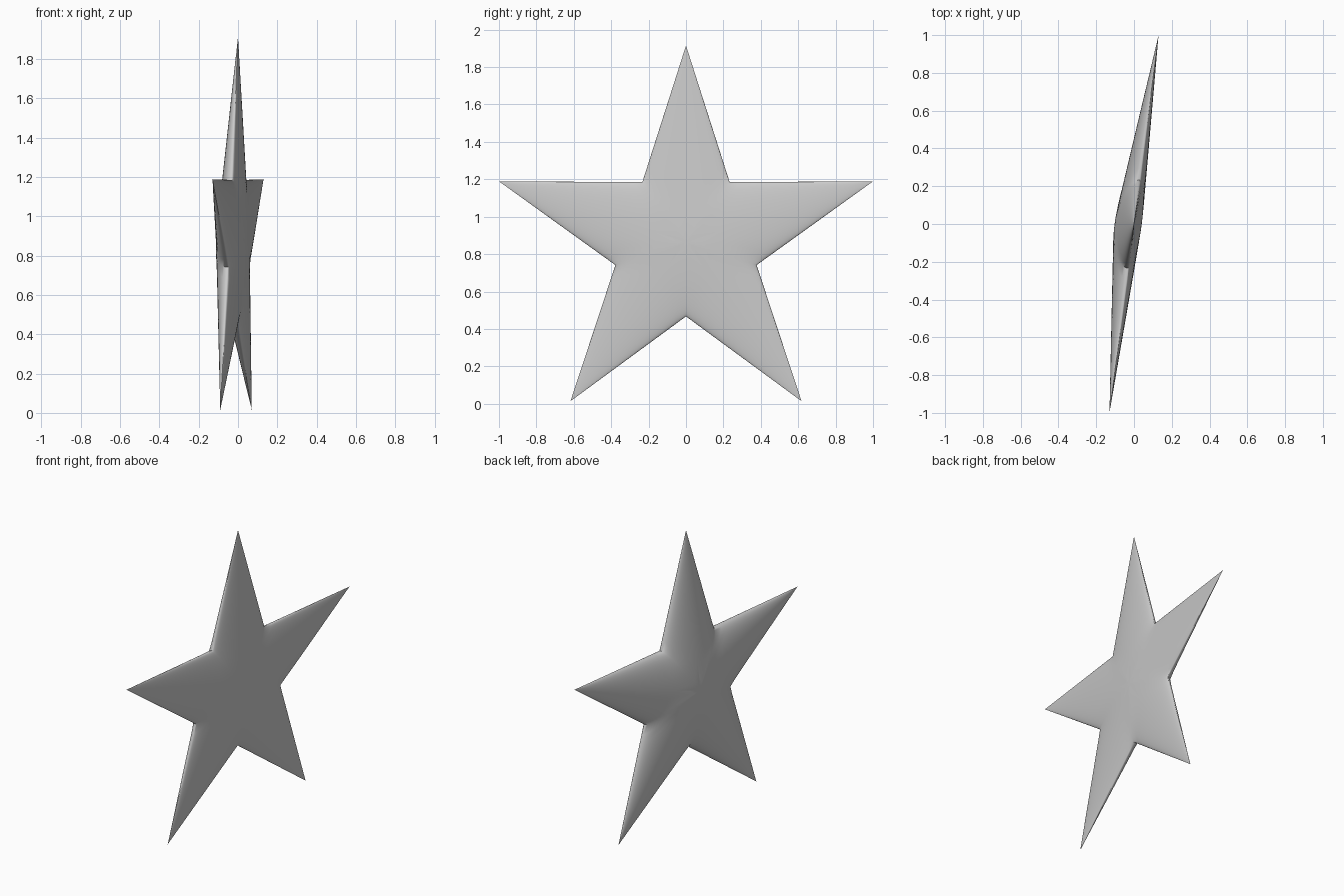
import bpy, bmesh, math
from mathutils import Vector
from mathutils.geometry import intersect_point_line

if "Cube" in bpy.data.objects:
    bpy.data.objects.remove(bpy.data.objects["Cube"])

R_TIP, R_NOTCH, CZ = 1.051, 0.397, 0.864
FRONT, BACK = 0.108, 0.043        # bulge towards -x and +x
RINGS, SEG = 16, 12

# Star outline: alternating tips and notches, in (y, z) about the centre
corners = []
for i in range(10):
    r = R_NOTCH if i % 2 else R_TIP
    a = math.pi / 2 + i * math.pi / 5
    corners.append(Vector((r * math.cos(a), r * math.sin(a))))
edges = [(corners[i], corners[(i + 1) % 10]) for i in range(10)]
axes = [c.normalized() for c in corners[::2]]


def rim_distance(p):
    best = 9
    for a, b in edges:
        t = (p - a).dot(b - a) / (b - a).length_squared
        q = a.lerp(b, min(1, max(0, t)))
        best = min(best, (p - q).length)
    return best


def puff(p):
    """Rounded cross-section across each arm, tapering towards its tip."""
    axis = max(axes, key=lambda v: v.dot(p))
    u = axis.dot(p)
    full = max(rim_distance(axis * u), 1e-6)
    t = max(0, 1 - rim_distance(p) / full)
    soft = math.sqrt(u * u + 0.0025)
    return max(0, 1 - soft / R_TIP) * math.sqrt(max(0, 1 - t * t))


def place(p, h):
    lean = 0.13 * p.x - 0.012 * max(0, -p.y)
    return (lean + h, p.x, p.y + CZ)


bm = bmesh.new()
outline = [a.lerp(b, k / SEG) for a, b in edges for k in range(SEG)]
n = len(outline)
rim = [bm.verts.new(place(p, 0)) for p in outline]

# Two puffed faces made of concentric star rings sharing the rim
for depth in (-FRONT, BACK):
    prev = rim
    for i in range(RINGS - 1, 0, -1):
        s = math.sin(i / RINGS * math.pi / 2)
        ring = [bm.verts.new(place(p * s, depth * puff(p * s))) for p in outline]
        for k in range(n):
            j = (k + 1) % n
            bm.faces.new((prev[k], prev[j], ring[j], ring[k]))
        prev = ring
    mid = bm.verts.new(place(Vector((0, 0)), depth * puff(Vector((0, 0)))))
    for k in range(n):
        bm.faces.new((prev[k], prev[(k + 1) % n], mid))

bmesh.ops.recalc_face_normals(bm, faces=bm.faces)
mesh = bpy.data.meshes.new("star")
bm.to_mesh(mesh)
bm.free()
star = bpy.data.objects.new("star", mesh)
bpy.context.collection.objects.link(star)
bpy.context.view_layer.objects.active = star
star.select_set(True)
bpy.ops.object.shade_smooth_by_angle(angle=math.radians(50))
